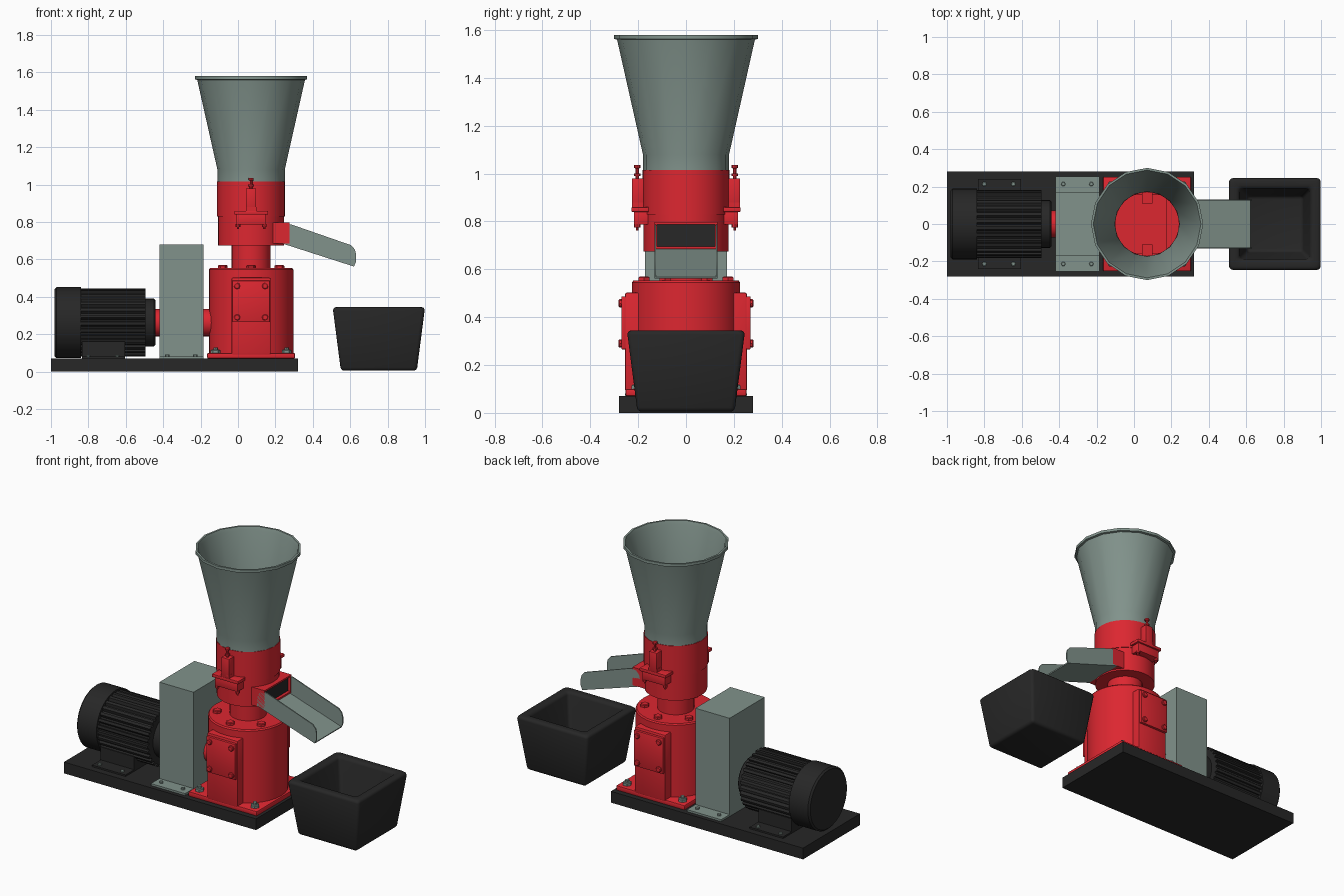
import bpy, bmesh
from math import pi, sin, cos
from mathutils import Matrix, Vector

if "Cube" in bpy.data.objects:
    bpy.data.objects.remove(bpy.data.objects["Cube"])


def material(name, rgb):
    m = bpy.data.materials.new(name)
    m.diffuse_color = (*rgb, 1)
    m.use_nodes = True
    m.node_tree.nodes["Principled BSDF"].inputs["Base Color"].default_value = m.diffuse_color
    return m


RED = material("red_paint", (0.72, 0.02, 0.03))
GREY = material("grey_steel", (0.22, 0.29, 0.26))
BLACK = material("black_paint", (0.02, 0.02, 0.02))
CX = 0.07      # vertical axis of the mill
MZ = 0.262     # height of the motor shaft


def finish(name, bm, mat, smooth=True):
    bmesh.ops.recalc_face_normals(bm, faces=bm.faces[:])
    me = bpy.data.meshes.new(name)
    bm.to_mesh(me)
    bm.free()
    ob = bpy.data.objects.new(name, me)
    bpy.context.collection.objects.link(ob)
    me.materials.append(mat)
    if smooth:
        bpy.ops.object.select_all(action='DESELECT')
        bpy.context.view_layer.objects.active = ob
        ob.select_set(True)
        bpy.ops.object.shade_smooth_by_angle(angle=0.6)
    return ob


def box(name, x, y, z, mat, bevel=0.0):
    bm = bmesh.new()
    bmesh.ops.create_cube(bm, size=1)
    for v in bm.verts:
        for i, (a, b) in enumerate((x, y, z)):
            v.co[i] = (a + b) / 2 + v.co[i] * (b - a)
    if bevel:
        bmesh.ops.bevel(bm, geom=bm.edges[:], offset=bevel, segments=2, profile=0.5, affect='EDGES')
    return finish(name, bm, mat, smooth=bool(bevel))


def lathe(name, profile, origin, mat, n=32, axis='Z', closed=False):
    """Spin (radius, height) points round an axis; ends are capped unless closed."""
    rot = {'Z': Matrix(), 'X': Matrix.Rotation(pi / 2, 4, 'Y'),
           'Y': Matrix.Rotation(-pi / 2, 4, 'X')}[axis]
    bm = bmesh.new()
    rings = [[bm.verts.new(rot @ Vector((r * cos(2 * pi * k / n), r * sin(2 * pi * k / n), h)) + Vector(origin))
              for k in range(n)] for r, h in profile]
    pairs = list(zip(rings, rings[1:])) + ([(rings[-1], rings[0])] if closed else [])
    for a, b in pairs:
        for k in range(n):
            j = (k + 1) % n
            bm.faces.new((a[k], a[j], b[j], b[k]))
    if not closed:
        bm.faces.new(rings[0])
        bm.faces.new(rings[-1])
    return finish(name, bm, mat)


def extrude(name, pts, vec, mat):
    bm = bmesh.new()
    f = bm.faces.new([bm.verts.new(p) for p in pts])
    r = bmesh.ops.extrude_face_region(bm, geom=[f])
    bmesh.ops.translate(bm, vec=vec, verts=[g for g in r['geom'] if isinstance(g, bmesh.types.BMVert)])
    return finish(name, bm, mat)


def bolt(name, pos, r, h, mat, axis='Z', n=6):
    return lathe(name, [(r, 0), (r, h * 0.8), (r * 0.8, h)], pos, mat, n, axis)


# Base plate
box("base_plate", (-1, 0.32), (-0.28, 0.28), (0, 0.07), BLACK)

# Motor: fan cover, finned body, end cap
lathe("motor_fan_cover", [(0.18, -0.98), (0.19, -0.97), (0.19, -0.84)], (0, 0, MZ), BLACK, 32, 'X')
pts = []
FINS = 30
for k in range(FINS):
    for r, off in ((0.166, -0.42), (0.166, -0.15), (0.182, -0.12), (0.182, 0.3)):
        a = 2 * pi * (k + off) / FINS
        pts.append((-0.845, r * cos(a), MZ + r * sin(a)))
extrude("motor_finned_body", pts, (0.35, 0, 0), BLACK)
lathe("motor_end_cap", [(0.128, -0.5), (0.128, -0.45), (0.12, -0.442)], (0, 0, MZ), BLACK, 32, 'X')
box("motor_foot", (-0.835, -0.605), (-0.155, 0.155), (0.07, 0.16), BLACK)
box("motor_foot_flange", (-0.835, -0.605), (-0.24, 0.24), (0.07, 0.08), BLACK)

# Drive shaft housing and belt guard
lathe("drive_shaft_housing", [(0.073, -0.45), (0.073, -0.1)], (0, 0, MZ), RED, 24, 'X')
box("drive_guard", (-0.42, -0.185), (-0.172, 0.172), (0.07, 0.68), GREY)
box("drive_guard_flange", (-0.42, -0.185), (-0.255, 0.255), (0.07, 0.082), GREY)
for s in (-1, 1):
    for x in (-0.8, -0.645):
        bolt("motor_foot_bolt", (x, s * 0.213, 0.08), 0.012, 0.008, GREY)
    for x in (-0.378, -0.228):
        bolt("guard_bolt", (x, s * 0.213, 0.082), 0.012, 0.01, GREY)

# Gearbox
box("gearbox_foot", (CX - 0.235, CX + 0.235), (-0.252, 0.252), (0.07, 0.1), RED, 0.006)
lathe("gearbox_body", [(0.226, 0.09), (0.226, 0.545), (0.22, 0.553)], (CX, 0, 0), RED, 32)
lathe("neck", [(0.104, 0.54), (0.104, 0.69)], (CX, 0, 0), RED, 32)
for k in range(6):
    a = pi / 6 + k * pi / 3
    bolt("gearbox_top_bolt", (CX + 0.175 * cos(a), 0.175 * sin(a), 0.55), 0.026, 0.02, RED)
for s in (-1, 1):
    box("gearbox_side_housing", (CX - 0.105, CX + 0.105), sorted((s * 0.1, s * 0.255)), (0.09, 0.503), RED, 0.008)
    box("gearbox_side_cover", (CX - 0.1, CX + 0.1), sorted((s * 0.25, s * 0.27)), (0.265, 0.487), RED, 0.004)
    for dx in (-1, 1):
        for z in (0.29, 0.458):
            bm_y = s * 0.27
            lathe("side_cover_bolt", [(0.017, 0), (0.017, s * 0.008), (0.013, s * 0.012)],
                  (CX + dx * 0.075, bm_y, z), RED, 8, 'Y')
        bolt("foot_nut", (CX + dx * 0.19, s * 0.205, 0.1), 0.026, 0.018, GREY)
        lathe("foot_stud", [(0.012, 0.1), (0.012, 0.13)], (CX + dx * 0.19, s * 0.205, 0), GREY, 8)

# Pelleting chamber: open-topped pot
lathe("pellet_chamber", [(0.01, 0.675), (0.177, 0.675), (0.177, 0.83), (0.181, 0.83), (0.181, 1.016),
                         (0.17, 1.016), (0.17, 0.69), (0.01, 0.69)], (CX, 0, 0), RED, 32)

# Roller pressure adjusters, front and back
for s in (-1, 1):
    def yr(a, b):
        return sorted((s * a, s * b))
    box("adjuster_bracket", (CX - 0.078, CX + 0.078), yr(0.155, 0.218), (0.787, 0.842), RED, 0.003)
    box("adjuster_ledge", (CX - 0.09, CX + 0.09), yr(0.155, 0.228), (0.84, 0.86), RED, 0.003)
    box("adjuster_post", (CX - 0.028, CX + 0.028), yr(0.11, 0.226), (0.855, 0.88), RED)
    box("adjuster_block", (CX - 0.027, CX + 0.027), yr(0.17, 0.226), (0.86, 0.98), RED, 0.003)
    lathe("adjuster_screw", [(0.008, 0.97), (0.008, 0.99), (0.014, 0.99), (0.014, 1.0), (0.007, 1.0),
                             (0.007, 1.022), (0.014, 1.024), (0.014, 1.036)], (CX, s * 0.204, 0), RED, 8)
    for dx in (-0.07, 0.07):
        lathe("adjuster_lower_bolt", [(0.006, 0.762), (0.006, 0.774), (0.013, 0.774), (0.013, 0.79)],
              (CX + dx, s * 0.204, 0), RED, 8)

# Outlet frame
for s in (-1, 1):
    box("outlet_frame_side", (0.17, 0.275), sorted((s * 0.122, s * 0.132)), (0.685, 0.797), RED)
for z in ((0.685, 0.695), (0.787, 0.797)):
    box("outlet_frame_bar", (0.17, 0.275), (-0.132, 0.132), z, RED)
box("outlet_opening", (0.2, 0.257), (-0.122, 0.122), (0.695, 0.787), BLACK)

# Discharge chute: two rounded cheeks and a sloping floor
cheek = [(0.222, 0.69), (0.62, 0.562), (0.632, 0.59), (0.632, 0.625), (0.625, 0.653), (0.605, 0.676),
         (0.285, 0.787), (0.25, 0.782), (0.23, 0.76), (0.222, 0.73)]
for s in (-1, 1):
    extrude("chute_cheek", [(x, s * 0.132, z) for x, z in cheek], (0, -s * 0.007, 0), GREY)
floor = [(0.222, 0.69), (0.62, 0.562), (0.622, 0.569), (0.222, 0.698)]
extrude("chute_floor", [(x, -0.13, z) for x, z in floor], (0, 0.26, 0), GREY)

# Feed hopper, thin-walled with a rolled lip
lathe("feed_hopper", [(0.18, 1.014), (0.18, 1.08), (0.288, 1.56), (0.3, 1.563), (0.3, 1.58), (0.288, 1.58),
                      (0.28, 1.56), (0.173, 1.08), (0.173, 1.014)], (CX, 0, 0), GREY, 16, closed=True)

# Collecting bin: tapered, rounded, hollow
bm = bmesh.new()
rings = []
for h, z in ((0.203, 0.005), (0.247, 0.345), (0.19, 0.345), (0.15, 0.05)):
    rings.append([bm.verts.new((0.753 + sx * h, sy * h, z)) for sx, sy in ((-1, -1), (1, -1), (1, 1), (-1, 1))])
for a, b in zip(rings, rings[1:]):
    for k in range(4):
        j = (k + 1) % 4
        bm.faces.new((a[k], a[j], b[j], b[k]))
bm.faces.new(rings[0])
bm.faces.new(rings[-1])
bmesh.ops.recalc_face_normals(bm, faces=bm.faces[:])
bmesh.ops.bevel(bm, geom=bm.edges[:], offset=0.018, segments=3, profile=0.5, affect='EDGES')
finish("collecting_bin", bm, BLACK)
